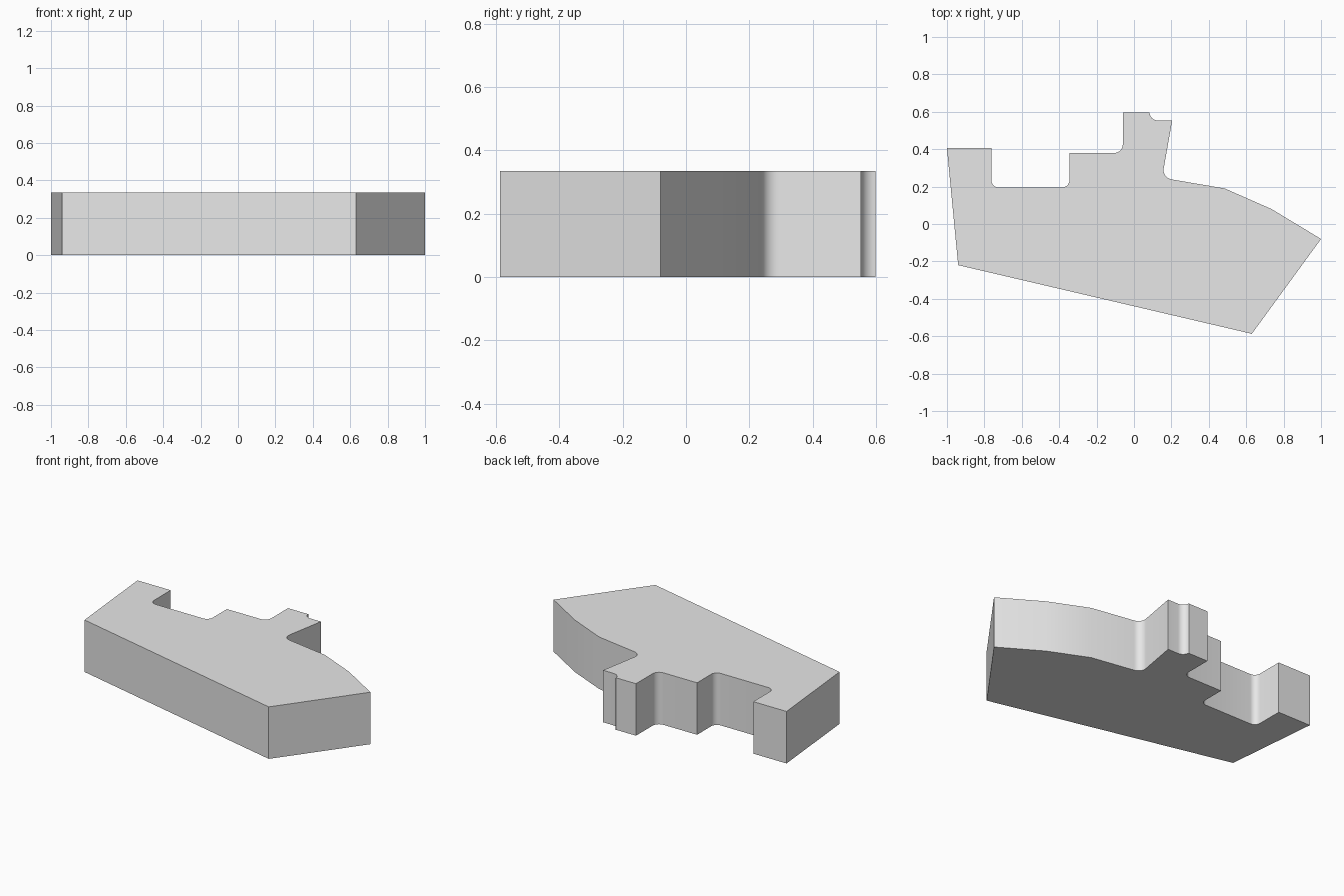
import bpy, bmesh, math
from mathutils import Vector

cube = bpy.data.objects.get("Cube")
if cube:
    bpy.data.objects.remove(cube, do_unlink=True)

HEIGHT = 0.335

# Outline corners, counter-clockwise: x, y, fillet radius
outline = [
    (-0.94, -0.22, 0), (0.63, -0.587, 0), (1.0, -0.08, 0),
    (0.735, 0.08, 0), (0.485, 0.19, 0),
    (0.15, 0.247, 0.05), (0.204, 0.553, 0),
    (0.083, 0.553, 0.045), (0.083, 0.595, 0),
    (-0.06, 0.595, 0), (-0.06, 0.38, 0.045),
    (-0.345, 0.38, 0), (-0.345, 0.195, 0.04),
    (-0.763, 0.195, 0.04), (-0.763, 0.405, 0), (-1.0, 0.405, 0),
]


def rounded(corners, steps=8):
    """Replace each corner that has a radius by a tangent arc."""
    points = []
    for i, (x, y, r) in enumerate(corners):
        p = Vector((x, y))
        if not r:
            points.append(p)
            continue
        a = (Vector(corners[i - 1][:2]) - p).normalized()
        b = (Vector(corners[(i + 1) % len(corners)][:2]) - p).normalized()
        half = a.angle(b) / 2
        reach = r / math.tan(half)
        centre = p + (a + b).normalized() * r / math.sin(half)
        start, end = p + a * reach - centre, p + b * reach - centre
        sweep = math.pi - 2 * half
        for k in range(steps + 1):
            t = k / steps
            points.append(centre + (start * math.sin((1 - t) * sweep)
                                    + end * math.sin(t * sweep)) / math.sin(sweep))
    return points


# Flat plate extruded from the outline
bm = bmesh.new()
base = bm.faces.new([bm.verts.new((p.x, p.y, 0)) for p in rounded(outline)])
top = bmesh.ops.extrude_face_region(bm, geom=[base], use_keep_orig=True)
bmesh.ops.translate(bm, vec=(0, 0, HEIGHT),
                    verts=[g for g in top["geom"] if isinstance(g, bmesh.types.BMVert)])
bmesh.ops.recalc_face_normals(bm, faces=bm.faces)
mesh = bpy.data.meshes.new("profile_block")
bm.to_mesh(mesh)
bm.free()

block = bpy.data.objects.new("profile_block", mesh)
bpy.context.collection.objects.link(block)

# Plain light grey
grey = bpy.data.materials.new("light_grey")
grey.use_nodes = True
colour = (0.8, 0.8, 0.8, 1)
grey.diffuse_color = colour
grey.node_tree.nodes["Principled BSDF"].inputs["Base Color"].default_value = colour
mesh.materials.append(grey)

# Smooth fillets and curved flank, sharp corners
bpy.ops.object.select_all(action="DESELECT")
block.select_set(True)
bpy.context.view_layer.objects.active = block
bpy.ops.object.shade_smooth_by_angle(angle=math.radians(30))
